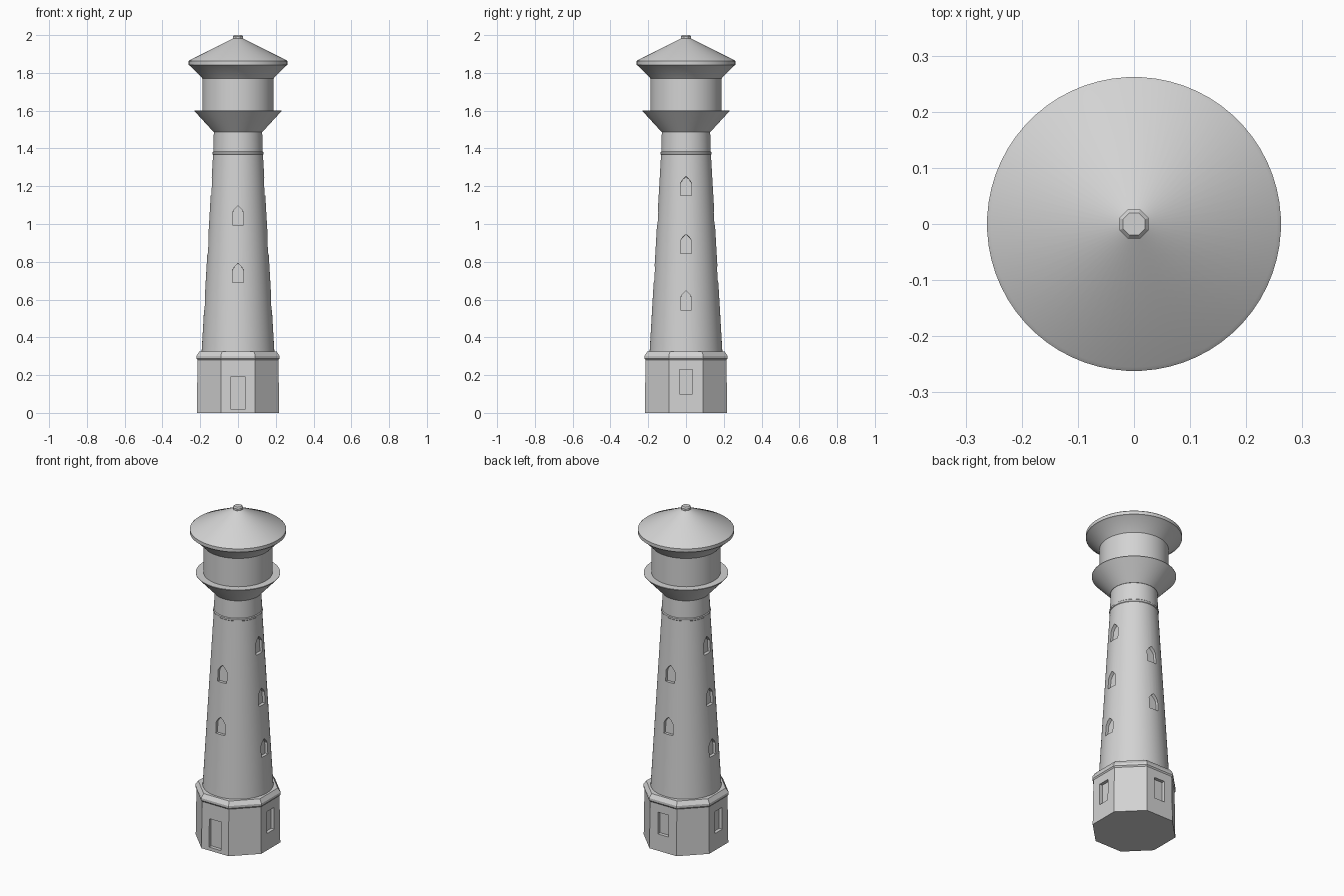
import bpy, bmesh, math
from mathutils import Matrix, Vector

if "Cube" in bpy.data.objects:
    bpy.data.objects.remove(bpy.data.objects["Cube"])

stone = bpy.data.materials.new("light grey stone")
stone.diffuse_color = (0.65, 0.65, 0.65, 1)
stone.use_nodes = True
stone.node_tree.nodes["Principled BSDF"].inputs["Base Color"].default_value = stone.diffuse_color


def add_object(name, bm):
    bmesh.ops.recalc_face_normals(bm, faces=bm.faces)
    me = bpy.data.meshes.new(name)
    bm.to_mesh(me)
    bm.free()
    me.materials.append(stone)
    ob = bpy.data.objects.new(name, me)
    bpy.context.collection.objects.link(ob)
    return ob


def activate(ob):
    bpy.ops.object.select_all(action='DESELECT')
    ob.select_set(True)
    bpy.context.view_layer.objects.active = ob


def smooth(ob):
    activate(ob)
    bpy.ops.object.shade_smooth_by_angle(angle=math.radians(25))


def lathe(name, profile, n=64):
    """Closed solid from (radius, z) rings; for octagons the radius is the apothem."""
    k = 1 / math.cos(math.pi / n) if n == 8 else 1
    bm = bmesh.new()
    rings = []
    for r, z in profile:
        rings.append([bm.verts.new((r * k * math.cos((i + 0.5) * math.tau / n),
                                    r * k * math.sin((i + 0.5) * math.tau / n), z))
                      for i in range(n)])
    for a, b in zip(rings, rings[1:]):
        for i in range(n):
            j = (i + 1) % n
            bm.faces.new((a[i], a[j], b[j], b[i]))
    bm.faces.new(rings[0])
    bm.faces.new(rings[-1])
    return add_object(name, bm)


def carve(ob, openings):
    """Sink openings (outline, wall radius, z, turns, tilt) 0.02 into the wall."""
    bm = bmesh.new()
    for outline, radius, z, turn, tilt in openings:
        m = (Matrix.Rotation(turn * math.pi / 2, 4, 'Z')
             @ Matrix.Translation((0, -radius, z)) @ Matrix.Rotation(-tilt, 4, 'X'))
        front = [bm.verts.new(m @ Vector((x, -0.06, h))) for x, h in outline]
        back = [bm.verts.new(m @ Vector((x, 0.02, h))) for x, h in outline]
        bm.faces.new(front)
        bm.faces.new(back[::-1])
        for i in range(len(front)):
            j = (i + 1) % len(front)
            bm.faces.new((front[i], back[i], back[j], front[j]))
    cutter = add_object("opening_cutter", bm)
    cutter.hide_render = True
    mod = ob.modifiers.new("openings", 'BOOLEAN')
    mod.operation = 'DIFFERENCE'
    mod.solver = 'EXACT'
    mod.object = cutter
    activate(ob)
    bpy.ops.object.modifier_apply(modifier=mod.name)
    bpy.data.objects.remove(cutter)


def rect(w, h):
    return [(-w / 2, 0), (w / 2, 0), (w / 2, h), (-w / 2, h)]


# Octagonal base with a door in front and windows on the other main sides
base = lathe("base", [(0.218, 0), (0.214, 0.285)], 8)
carve(base, [(rect(0.08, 0.17), 0.217, 0.02, 0, 0)]
      + [(rect(0.07, 0.13), 0.216, 0.10, t, 0) for t in (1, 2, 3)])
lathe("base_cornice", [(0.214, 0.28), (0.22, 0.288), (0.22, 0.302), (0.205, 0.325)], 8)

# Tapered shaft with pointed windows
R0, Z0, R1, Z1 = 0.193, 0.32, 0.132, 1.37
shaft = lathe("shaft", [(R0, Z0), (R1, Z1)])
arch = [(-0.03, 0), (0.03, 0), (0.03, 0.065), (0.018, 0.085), (0, 0.102),
        (-0.018, 0.085), (-0.03, 0.065)]
tilt = math.atan((R0 - R1) / (Z1 - Z0))
windows = []
for turns, heights in (((0, 2), (0.69, 0.995)), ((1, 3), (0.545, 0.845, 1.15))):
    for t in turns:
        for z in heights:
            windows.append((arch, R0 + (R1 - R0) * (z - Z0) / (Z1 - Z0), z, t, tilt))
carve(shaft, windows)
smooth(shaft)

# Neck, gallery, lantern room and roof
smooth(lathe("neck_ring", [(0.131, 1.366), (0.135, 1.37), (0.135, 1.38), (0.131, 1.384)]))
smooth(lathe("neck", [(0.131, 1.37), (0.128, 1.495)]))
smooth(lathe("gallery", [(0.13, 1.488), (0.23, 1.597), (0.23, 1.60)]))
smooth(lathe("lantern_room", [(0.188, 1.595), (0.188, 1.775)]))
smooth(lathe("roof", [(0.188, 1.77), (0.254, 1.838), (0.262, 1.842), (0.262, 1.862),
                      (0.255, 1.868), (0.02, 1.985)]))
lathe("finial", [(0.02, 1.972), (0.026, 1.98), (0.026, 1.993), (0.02, 2.0)], 8)
